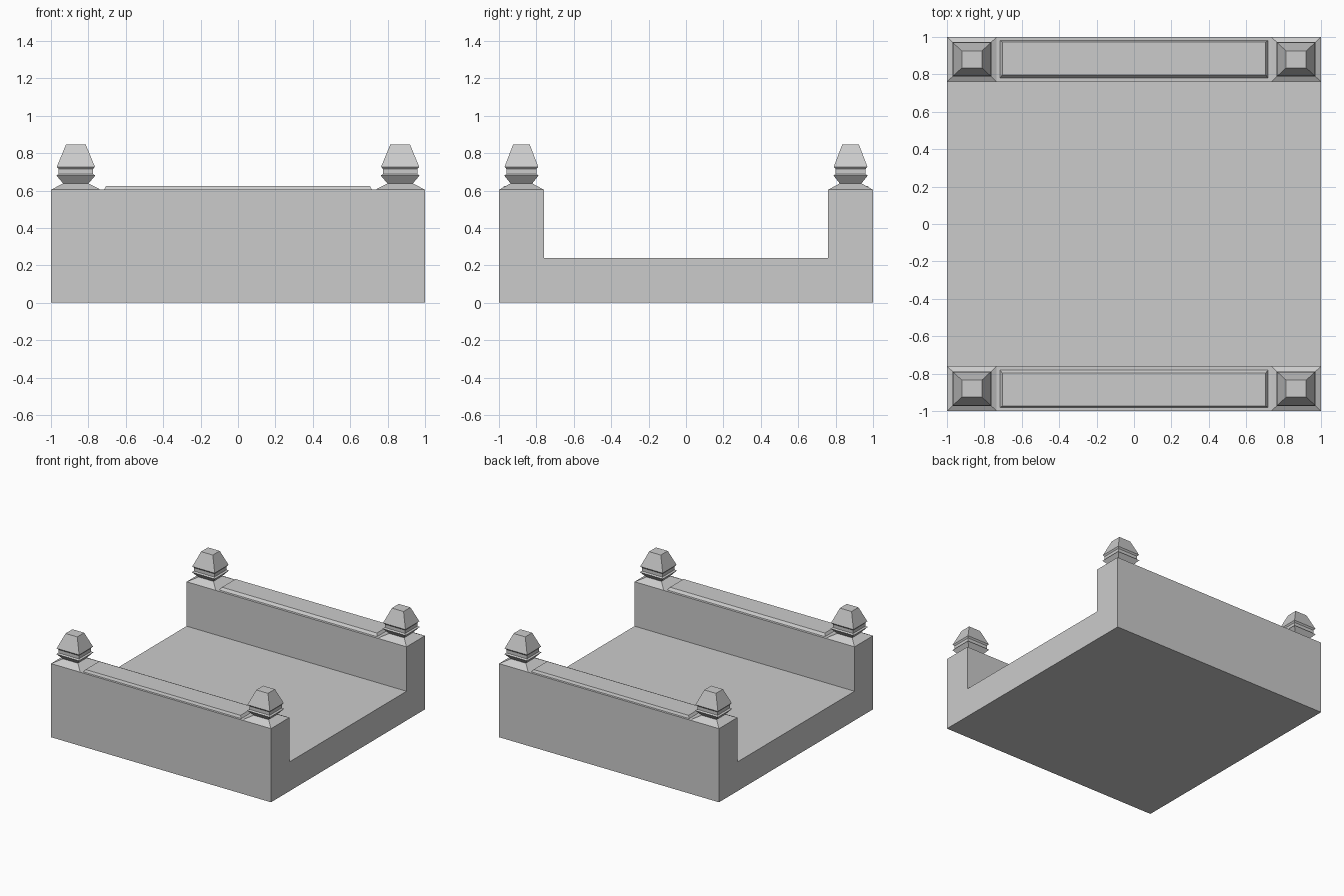
import bpy
import bmesh

if "Cube" in bpy.data.objects:
    bpy.data.objects.remove(bpy.data.objects["Cube"], do_unlink=True)

stone = bpy.data.materials.new("grey stone")
stone.use_nodes = True
GREY = (0.6, 0.6, 0.6, 1)
stone.diffuse_color = GREY
stone.node_tree.nodes["Principled BSDF"].inputs["Base Color"].default_value = GREY


def finish(name, bm):
    bmesh.ops.recalc_face_normals(bm, faces=bm.faces)
    mesh = bpy.data.meshes.new(name)
    bm.to_mesh(mesh)
    bm.free()
    mesh.materials.append(stone)
    obj = bpy.data.objects.new(name, mesh)
    bpy.context.collection.objects.link(obj)
    return obj


def stacked_rectangles(name, levels):
    """Loft through rectangles given as (x0, x1, y0, y1, z)."""
    bm = bmesh.new()
    rings = []
    for x0, x1, y0, y1, z in levels:
        corners = ((x0, y0), (x1, y0), (x1, y1), (x0, y1))
        rings.append([bm.verts.new((x, y, z)) for x, y in corners])
    for low, high in zip(rings, rings[1:]):
        for i in range(4):
            j = (i + 1) % 4
            bm.faces.new((low[i], low[j], high[j], high[i]))
    bm.faces.new(rings[0][::-1])
    bm.faces.new(rings[-1])
    return finish(name, bm)


# Bridge body: U-shaped section swept along x
WALL, TOP, DECK = 0.76, 0.605, 0.24
section = [(-1, 0), (1, 0), (1, TOP), (WALL, TOP), (WALL, DECK),
           (-WALL, DECK), (-WALL, TOP), (-1, TOP)]
bm = bmesh.new()
face = bm.faces.new([bm.verts.new((-1, y, z)) for y, z in section])
swept = bmesh.ops.extrude_face_region(bm, geom=[face], use_keep_orig=True)
moved = [v for v in swept["geom"] if isinstance(v, bmesh.types.BMVert)]
bmesh.ops.translate(bm, verts=moved, vec=(2, 0, 0))
finish("bridge_body", bm)

# Finial outline: half width, half depth, height
FINIAL = [(0.068, 0.058, 0.638), (0.104, 0.092, 0.68), (0.092, 0.08, 0.688),
          (0.092, 0.08, 0.715), (0.102, 0.09, 0.727), (0.053, 0.045, 0.845)]
CX, CY = 0.867, 0.88

for sy, side in ((-1, "front"), (1, "back")):
    # Bevelled coping on the parapet
    stacked_rectangles(side + "_coping", [
        (-0.72, 0.72, sy * 0.88 - 0.104, sy * 0.88 + 0.104, 0.6),
        (-0.704, 0.704, sy * 0.885 - 0.088, sy * 0.885 + 0.088, 0.625)])

    for sx, hand in ((-1, "right"), (1, "left")):
        # Corner finial on its sloping foot
        levels = [(sx * CX - 0.133, sx * CX + 0.133,
                   sy * CY - 0.12, sy * CY + 0.12, 0.604)]
        levels += [(sx * CX - w, sx * CX + w, sy * CY - d, sy * CY + d, z)
                   for w, d, z in FINIAL]
        stacked_rectangles(f"{side}_{hand}_finial", levels)
